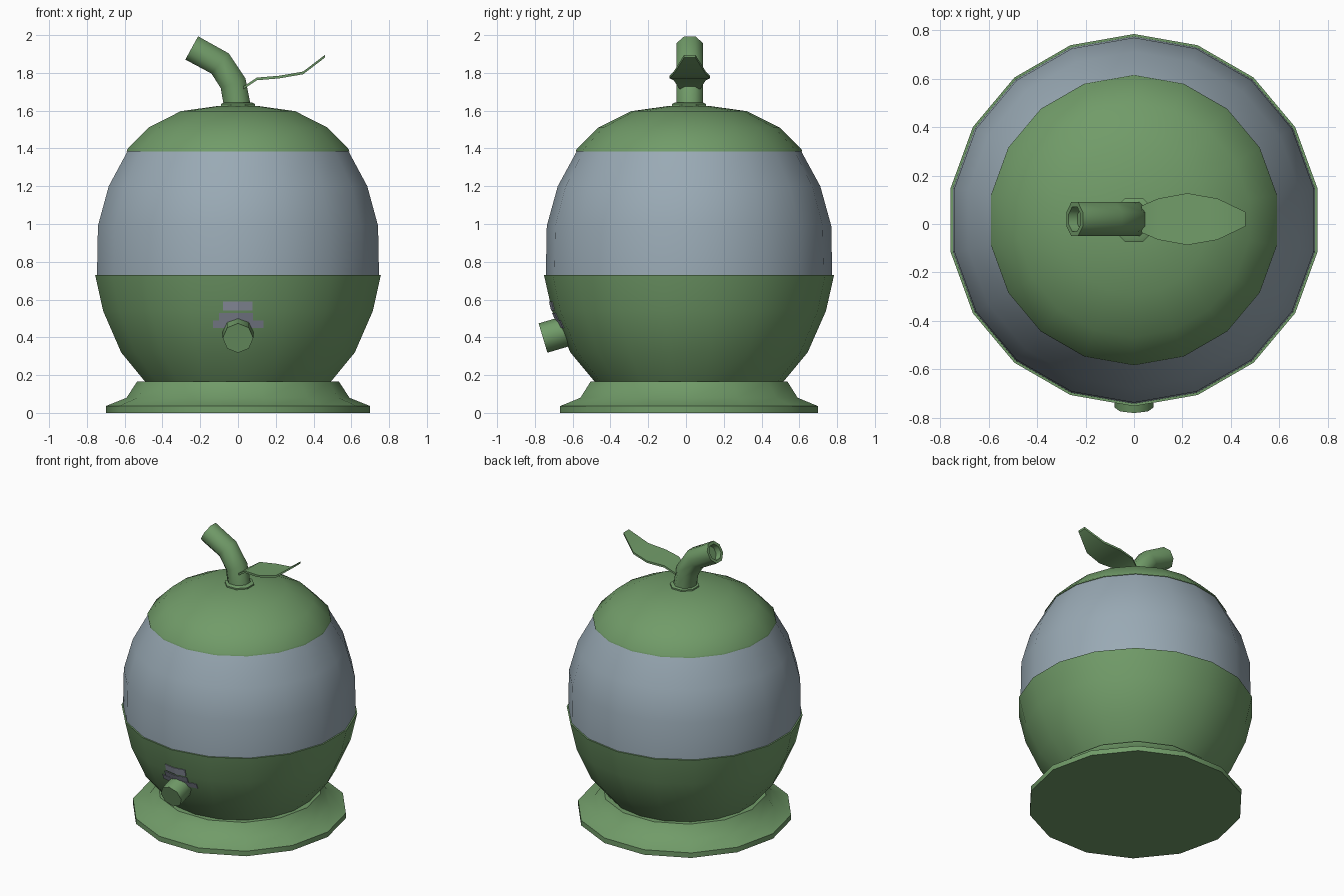
import bpy
import bmesh
from math import sin, cos, pi, radians, tan
from mathutils import Vector

cube = bpy.data.objects.get("Cube")
if cube:
    bpy.data.objects.remove(cube, do_unlink=True)

CY = 0.016  # depth of the main axis


def material(name, color):
    mat = bpy.data.materials.new(name)
    mat.use_nodes = True
    rgba = (*color, 1)
    mat.diffuse_color = rgba
    mat.node_tree.nodes["Principled BSDF"].inputs["Base Color"].default_value = rgba
    return mat


GREEN = material("leaf green", (0.165, 0.33, 0.14))
GREY = material("blue grey", (0.32, 0.40, 0.46))
LABEL = material("label grey", (0.27, 0.29, 0.36))


def finish(name, bm, mat, angle):
    bmesh.ops.recalc_face_normals(bm, faces=bm.faces)
    mesh = bpy.data.meshes.new(name)
    bm.to_mesh(mesh)
    bm.free()
    mesh.materials.append(mat)
    obj = bpy.data.objects.new(name, mesh)
    bpy.context.collection.objects.link(obj)
    bpy.ops.object.select_all(action="DESELECT")
    obj.select_set(True)
    bpy.context.view_layer.objects.active = obj
    if angle:
        bpy.ops.object.shade_smooth_by_angle(angle=radians(angle))
    return obj


def loft(name, rings, mat, angle=40):
    """Skin a list of equal rings and close both ends."""
    bm = bmesh.new()
    loops = [[bm.verts.new(p) for p in ring] for ring in rings]
    n = len(loops[0])
    for a, b in zip(loops, loops[1:]):
        for i in range(n):
            j = (i + 1) % n
            bm.faces.new((a[i], a[j], b[j], b[i]))
    bm.faces.new(loops[0])
    bm.faces.new(loops[-1])
    return finish(name, bm, mat, angle)


def circle(center, axis, radius, sides, turn=0.0, side=Vector((0, 1, 0))):
    """Ring of points around an axis, starting from the side direction."""
    axis = Vector(axis).normalized()
    u = (side - axis * side.dot(axis)).normalized()
    v = axis.cross(u)
    angles = [turn + 2 * pi * i / sides for i in range(sides)]
    return [Vector(center) + radius * (u * cos(a) + v * sin(a)) for a in angles]


def lathe(name, profile, sides, mat, turn=0.0, angle=40):
    rings = [circle((0, CY, z), (0, 0, 1), r, sides, turn) for r, z in profile]
    return loft(name, rings, mat, angle)


# Foot, with corners on the x axis
lathe("foot", [(0.70, 0), (0.70, 0.036), (0.59, 0.08), (0.535, 0.165)],
      14, GREEN, pi / 2, 45)

# Lower bowl, clear middle and top cap
BOWL = [(0.495, 0.16), (0.628, 0.32), (0.725, 0.54), (0.768, 0.73)]
lathe("bowl", BOWL, 18, GREEN)
lathe("middle_shell", [(0.758, 0.728), (0.753, 0.99), (0.695, 1.2), (0.594, 1.385)],
      18, GREY)
lathe("top_cap", [(0.588, 1.38), (0.599, 1.384), (0.596, 1.395), (0.482, 1.51),
                  (0.308, 1.597), (0.10, 1.626)], 18, GREEN)

# Collar and bent hollow stem
lathe("stem_collar", [(0.097, 1.61), (0.097, 1.636), (0.08, 1.643)], 8, GREEN, pi / 8)
path = [Vector((x, CY + 0.004, z)) for x, z in
        ((-0.003, 1.62), (-0.026, 1.745), (-0.095, 1.85), (-0.245, 1.932))]
rings = []
for i, p in enumerate(path):
    before, after = path[max(i - 1, 0)], path[min(i + 1, 3)]
    rings.append(circle(p, after - before, 0.076, 8, pi / 8))
out = (path[3] - path[2]).normalized()
rings.append(circle(path[3], out, 0.055, 8, pi / 8))
rings.append(circle(path[3] - out * 0.04, out, 0.052, 8, pi / 8))
loft("stem", rings, GREEN, 50)

# Thin leaf: position along x, height, half width
LEAF = [(0.03, 1.722, 0.055), (0.10, 1.768, 0.085), (0.22, 1.778, 0.107),
        (0.345, 1.80, 0.085), (0.46, 1.888, 0.03)]
T = 0.007
loft("leaf", [[(x, CY + 0.004 + s * w, z + t)
               for s, t in ((-1, -T), (1, -T), (1, T), (-1, T))]
              for x, z, w in LEAF], GREEN, 40)

# Tap, tilted slightly downwards out of the front
start, end = Vector((0, -0.60, 0.443)), Vector((0, -0.757, 0.396))
loft("tap", [circle(p, end - start, 0.081, 8, 0, Vector((0, 0, 1)))
             for p in (start, end)], GREEN, 50)


# Stepped label plates that lie against the bowl
def bowl_front(x, z, lift):
    for (r0, z0), (r1, z1) in zip(BOWL, BOWL[1:]):
        if z0 <= z <= z1:
            r = r0 + (r1 - r0) * (z - z0) / (z1 - z0)
            return Vector((x, CY - r + abs(x) * tan(pi / 18) - lift, z))


def label(name, left, right, low, high):
    rings = []
    for x in (left, 0, right):
        rings.append([bowl_front(x, z, lift) for z, lift in
                      ((low, -0.002), (low, 0.005), (high, 0.005), (high, -0.002))])
    loft(name, rings, LABEL, 0)


label("label_top", -0.08, 0.077, 0.541, 0.59)
label("label_middle", -0.10, 0.08, 0.49, 0.53)
label("label_bottom", -0.132, 0.135, 0.45, 0.488)
